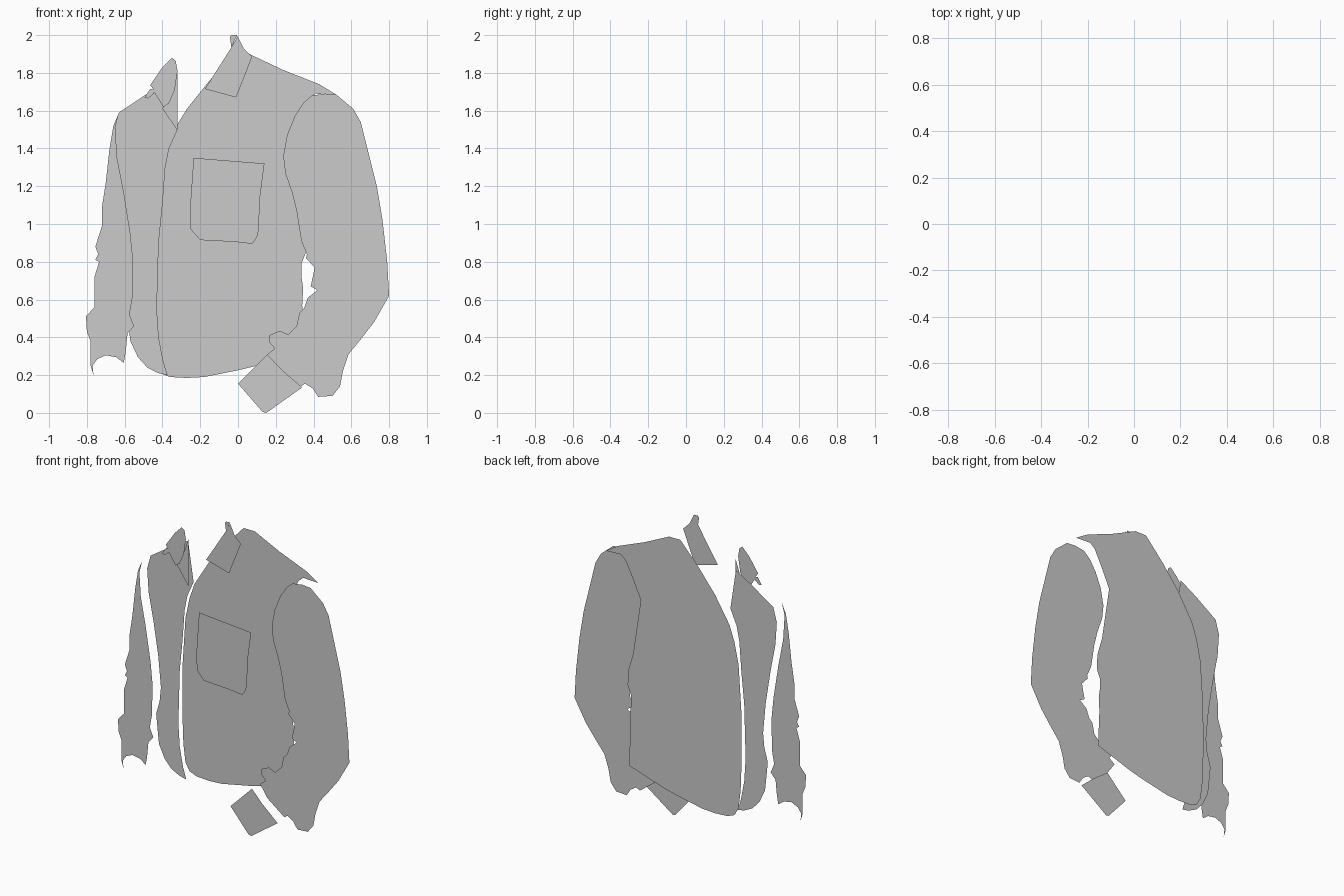
import bpy


def panel(name, y, pts):
    """Flat cut-out panel in the XZ plane at depth y, facing the front."""
    area = sum(a[0] * b[1] - b[0] * a[1] for a, b in zip(pts, pts[1:] + pts[:1]))
    if area < 0:
        pts = pts[::-1]
    mesh = bpy.data.meshes.new(name)
    mesh.from_pydata([(x, y, z) for x, z in pts], [], [list(range(len(pts)))])
    mesh.update()
    obj = bpy.data.objects.new(name, mesh)
    bpy.context.collection.objects.link(obj)
    return obj


# Main body panel, furthest back
panel("body_panel", 0.087, [
    (0.06, 1.90), (-0.02, 1.90), (-0.15, 1.76), (-0.27, 1.61), (-0.375, 1.44),
    (-0.41, 1.34), (-0.44, 1.20), (-0.46, 0.90), (-0.463, 0.60), (-0.455, 0.38),
    (-0.44, 0.26), (-0.41, 0.21), (-0.36, 0.19), (-0.27, 0.185), (-0.18, 0.19),
    (0.02, 0.23), (0.10, 0.25), (0.35, 0.33), (0.34, 0.57), (0.345, 0.66),
    (0.335, 0.73), (0.335, 0.79), (0.36, 0.85), (0.355, 0.95), (0.32, 1.07),
    (0.30, 1.20), (0.265, 1.43), (0.32, 1.55), (0.375, 1.66), (0.41, 1.69),
    (0.52, 1.685), (0.43, 1.74), (0.24, 1.815)])

# Narrow opposite body panel
panel("side_panel", 0.0, [
    (-0.36, 1.76), (-0.48, 1.69), (-0.63, 1.59), (-0.655, 1.50), (-0.645, 1.35),
    (-0.61, 1.17), (-0.575, 0.95), (-0.556, 0.75), (-0.565, 0.66), (-0.59, 0.57),
    (-0.58, 0.47), (-0.57, 0.38), (-0.53, 0.295), (-0.48, 0.24), (-0.42, 0.21),
    (-0.373, 0.20), (-0.395, 0.27), (-0.42, 0.40), (-0.43, 0.55), (-0.42, 0.90),
    (-0.40, 1.10), (-0.385, 1.30), (-0.365, 1.40), (-0.32, 1.50)])

# Large sleeve with wrinkled inner edge
panel("large_sleeve", 0.005, [
    (0.52, 1.685), (0.46, 1.69), (0.39, 1.68), (0.345, 1.64), (0.30, 1.57),
    (0.26, 1.47), (0.24, 1.36), (0.25, 1.27), (0.285, 1.17), (0.31, 1.07),
    (0.335, 0.91), (0.365, 0.84), (0.36, 0.82), (0.405, 0.77), (0.40, 0.74),
    (0.385, 0.67), (0.42, 0.65), (0.37, 0.61), (0.35, 0.555), (0.325, 0.53),
    (0.31, 0.46), (0.265, 0.415), (0.22, 0.435), (0.165, 0.41), (0.165, 0.375),
    (0.195, 0.34), (0.155, 0.31), (0.21, 0.23), (0.33, 0.14), (0.355, 0.155),
    (0.395, 0.13), (0.425, 0.085), (0.50, 0.09), (0.54, 0.14), (0.555, 0.22),
    (0.585, 0.31), (0.65, 0.39), (0.72, 0.48), (0.80, 0.62), (0.79, 0.80),
    (0.765, 1.02), (0.735, 1.20), (0.68, 1.42), (0.65, 1.54), (0.61, 1.61)])

# Narrow sleeve with wrinkled outer edge
panel("narrow_sleeve", -0.087, [
    (-0.63, 1.59), (-0.65, 1.51), (-0.64, 1.35), (-0.605, 1.17), (-0.57, 0.95),
    (-0.555, 0.80), (-0.56, 0.60), (-0.575, 0.52), (-0.55, 0.46), (-0.585, 0.42),
    (-0.595, 0.32), (-0.605, 0.265), (-0.645, 0.295), (-0.70, 0.305), (-0.745, 0.285),
    (-0.77, 0.25), (-0.765, 0.20), (-0.78, 0.25), (-0.78, 0.38), (-0.80, 0.43),
    (-0.805, 0.51), (-0.76, 0.56), (-0.76, 0.72), (-0.735, 0.80), (-0.755, 0.81),
    (-0.74, 0.84), (-0.755, 0.88), (-0.72, 0.99), (-0.72, 1.09), (-0.70, 1.22),
    (-0.68, 1.40), (-0.66, 1.52)])

# Pocket and cuff
panel("pocket", -0.065, [
    (-0.235, 1.35), (0.14, 1.32), (0.115, 1.13), (0.11, 0.97), (0.10, 0.93),
    (0.075, 0.895), (-0.01, 0.905), (-0.20, 0.915), (-0.25, 0.97), (-0.255, 1.07),
    (-0.24, 1.28)])
panel("cuff", -0.077, [
    (0.0, 0.155), (0.13, 0.005), (0.15, 0.0), (0.34, 0.135), (0.23, 0.23), (0.155, 0.31)])

# Collar pieces and lapel
panel("collar_flap", -0.078, [
    (-0.01, 1.67), (-0.175, 1.715), (-0.035, 1.935), (-0.002, 1.995), (0.03, 1.93),
    (0.075, 1.885)])
panel("collar_fold", -0.073, [
    (-0.035, 1.935), (-0.043, 1.99), (-0.035, 2.0), (-0.005, 2.0)])
panel("small_collar_flap", -0.08, [
    (-0.465, 1.735), (-0.40, 1.83), (-0.35, 1.88), (-0.33, 1.865), (-0.32, 1.81),
    (-0.335, 1.71), (-0.365, 1.64), (-0.395, 1.62), (-0.44, 1.69), (-0.445, 1.71)])
panel("small_collar_tip", -0.075, [
    (-0.465, 1.715), (-0.44, 1.71), (-0.445, 1.69), (-0.475, 1.665), (-0.495, 1.67)])
panel("lapel", -0.055, [
    (-0.32, 1.80), (-0.32, 1.495), (-0.40, 1.61), (-0.36, 1.68)])
